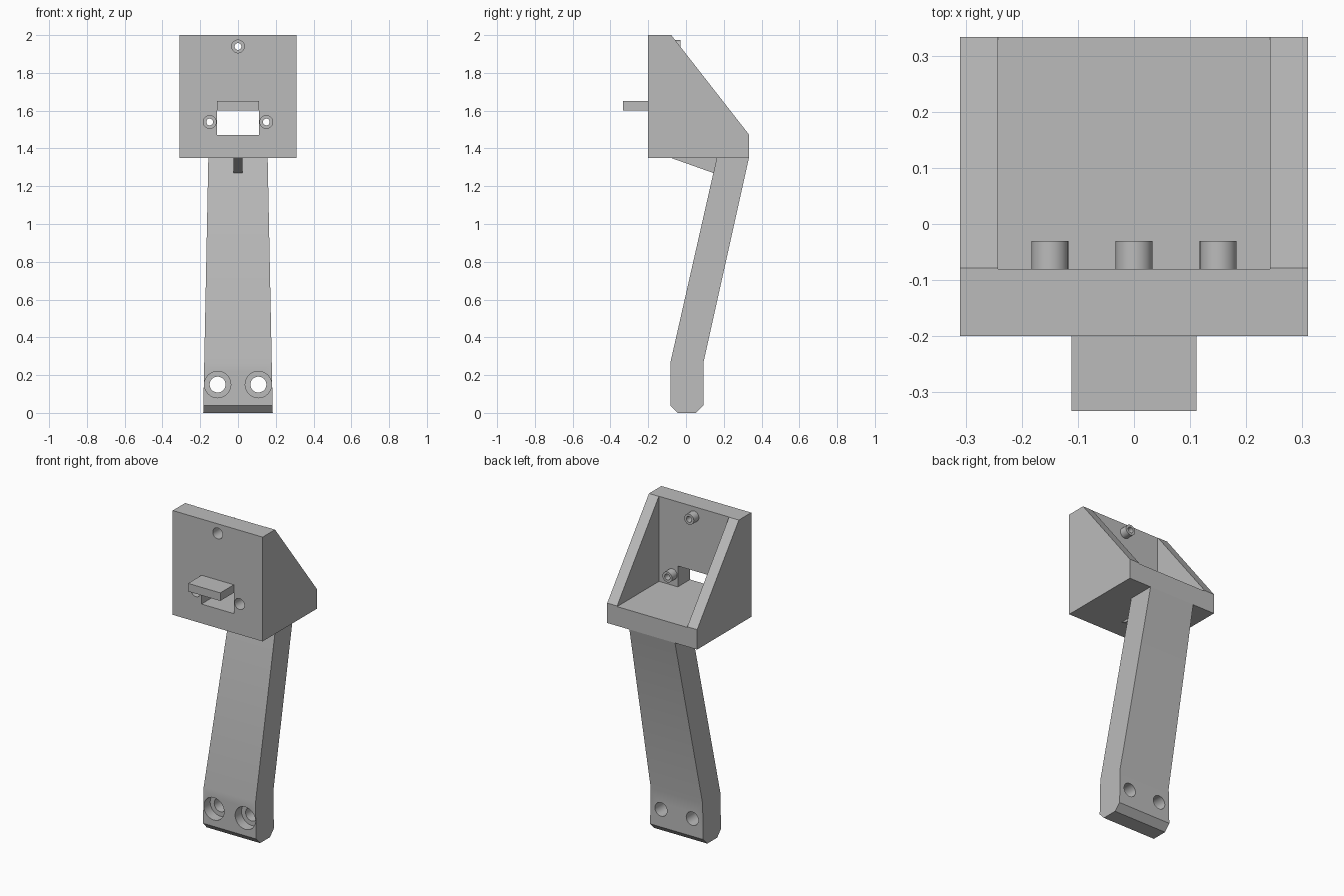
import bpy
import bmesh
import math
from mathutils import Matrix

cube = bpy.data.objects.get("Cube")
if cube:
    bpy.data.objects.remove(cube, do_unlink=True)

COLOUR = (0.5, 0.5, 0.5, 1.0)
grey = bpy.data.materials.new("plain grey")
grey.use_nodes = True
grey.diffuse_color = COLOUR
grey.node_tree.nodes["Principled BSDF"].inputs["Base Color"].default_value = COLOUR


def finish(bm, name):
    bmesh.ops.recalc_face_normals(bm, faces=bm.faces)
    mesh = bpy.data.meshes.new(name)
    bm.to_mesh(mesh)
    bm.free()
    mesh.materials.append(grey)
    obj = bpy.data.objects.new(name, mesh)
    bpy.context.collection.objects.link(obj)
    return obj


def prism(name, profile, half_width):
    """Side profile of (y, z) points, spread to both sides in x."""
    bm = bmesh.new()
    sides = [[bm.verts.new((s * half_width(z), y, z)) for y, z in profile] for s in (-1, 1)]
    for ring in sides:
        bm.faces.new(ring)
    for i in range(len(profile)):
        j = (i + 1) % len(profile)
        bm.faces.new((sides[0][i], sides[0][j], sides[1][j], sides[1][i]))
    return finish(bm, name)


def block(name, half_x, y0, y1, z0, z1):
    return prism(name, [(y0, z0), (y1, z0), (y1, z1), (y0, z1)], lambda z: half_x)


def rod(name, x, z, radius, y0, y1):
    """Cylinder running along y."""
    bm = bmesh.new()
    place = Matrix.Translation((x, (y0 + y1) / 2, z)) @ Matrix.Rotation(math.pi / 2, 4, "X")
    bmesh.ops.create_cone(bm, cap_ends=True, segments=32, radius1=radius,
                          radius2=radius, depth=y1 - y0, matrix=place)
    return finish(bm, name)


def activate(obj):
    bpy.ops.object.select_all(action="DESELECT")
    obj.select_set(True)
    bpy.context.view_layer.objects.active = obj


def cut(obj, *cutters):
    for cutter in cutters:
        activate(obj)
        mod = obj.modifiers.new("cut", "BOOLEAN")
        mod.operation = "DIFFERENCE"
        mod.solver = "EXACT"
        mod.object = cutter
        bpy.ops.object.modifier_apply(modifier=mod.name)
        bpy.data.objects.remove(cutter, do_unlink=True)


def smooth(obj):
    activate(obj)
    bpy.ops.object.shade_smooth_by_angle(angle=math.radians(30))


FRONT, WALL, BACK = -0.2, -0.08, 0.333
BASE, FLOOR = 1.35, 1.47

# Open-backed housing with sloping cheeks and a front window
housing = prism("housing", [(FRONT, BASE), (BACK, BASE), (BACK, FLOOR + 0.004),
                            (WALL + 0.002, 2.0), (FRONT, 2.0)], lambda z: 0.31)
cut(housing,
    block("cavity_cutter", 0.242, WALL, 0.6, FLOOR, 2.2),
    block("window_cutter", 0.112, -0.4, 0.0, FLOOR, 1.6))

# Counterbored screw holes, each with a hollow boss behind
for label, x, z in (("top", 0, 1.94), ("left", 0.15, 1.54), ("right", -0.15, 1.54)):
    cut(housing,
        rod("bore_cutter", x, z, 0.034, -0.3, -0.11),
        rod("hole_cutter", x, z, 0.018, -0.3, 0.0))
    boss = rod(label + "_screw_boss", x, z, 0.033, WALL, -0.03)
    cut(boss, rod("hole_cutter", x, z, 0.018, -0.2, 0.1))
    smooth(boss)
smooth(housing)

# Shelf above the window
block("front_shelf", 0.111, -0.333, FRONT, 1.6, 1.65)

# Leaning, slightly tapered leg with a chamfered foot
leg = prism("leg", [(-0.045, 0), (0.053, 0), (0.092, 0.04), (0.092, 0.265),
                    (BACK, BASE), (0.163, BASE), (-0.083, 0.265), (-0.083, 0.04)],
            lambda z: 0.184 - 0.02 * z)
for x in (-0.108, 0.108):
    cut(leg,
        rod("bore_cutter", x, 0.15, 0.07, -0.3, -0.02),
        rod("hole_cutter", x, 0.15, 0.042, -0.3, 0.3))
smooth(leg)

# Stiffening web between leg and housing
prism("gusset", [(WALL, BASE), (0.145, 1.27), (0.17, BASE)], lambda z: 0.025)
